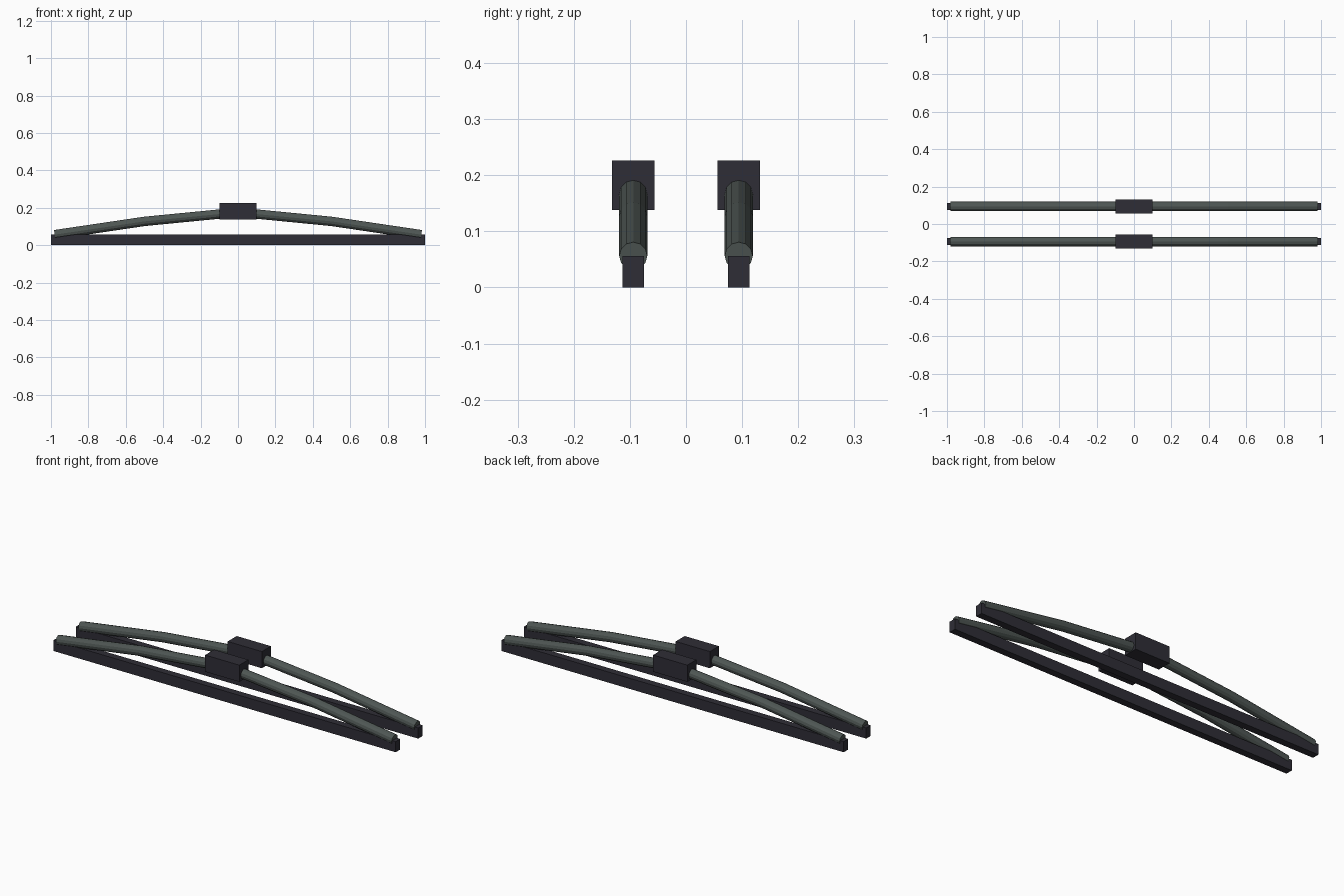
import bpy, bmesh, math
from mathutils import Vector

cube = bpy.data.objects.get("Cube")
if cube:
    bpy.data.objects.remove(cube, do_unlink=True)


def material(name, color):
    m = bpy.data.materials.new(name)
    m.use_nodes = True
    m.diffuse_color = (*color, 1)
    m.node_tree.nodes["Principled BSDF"].inputs["Base Color"].default_value = (*color, 1)
    return m


rubber = material("dark rubber", (0.028, 0.027, 0.037))
metal = material("grey green metal", (0.077, 0.094, 0.088))


def finish(bm, name, mat):
    bmesh.ops.recalc_face_normals(bm, faces=bm.faces)
    mesh = bpy.data.meshes.new(name)
    bm.to_mesh(mesh)
    bm.free()
    mesh.materials.append(mat)
    obj = bpy.data.objects.new(name, mesh)
    bpy.context.collection.objects.link(obj)
    return obj


def box(name, size, center, mat):
    bm = bmesh.new()
    bmesh.ops.create_cube(bm, size=1)
    bmesh.ops.scale(bm, vec=size, verts=bm.verts)
    bmesh.ops.translate(bm, vec=center, verts=bm.verts)
    return finish(bm, name, mat)


def tube(name, path, y, radius, sides, mat):
    # Sweep a ring along a path in the xz plane, mitred at the bends
    pts = [Vector((x, y, z)) for x, z in path]
    bm = bmesh.new()
    rings = []
    for i, p in enumerate(pts):
        before = (p - pts[i - 1]).normalized() if i else Vector()
        after = (pts[i + 1] - p).normalized() if i < len(pts) - 1 else Vector()
        t = (before + after).normalized()
        up = Vector((-t.z, 0, t.x))
        ring = []
        for k in range(sides):
            a = math.tau * k / sides
            ring.append(bm.verts.new(p + radius * (up * math.cos(a) + Vector((0, math.sin(a), 0)))))
        rings.append(ring)
    for a, b in zip(rings, rings[1:]):
        for k in range(sides):
            n = (k + 1) % sides
            bm.faces.new((a[k], a[n], b[n], b[k]))
    bm.faces.new(rings[0])
    bm.faces.new(rings[-1])
    return finish(bm, name, mat)


# Half of the bowed arm, mirrored to the other side
half = [(0.98, 0.056), (0.5, 0.127), (0.1, 0.166)]
bow = [(-x, z) for x, z in half] + half[::-1]

# Two identical wipers, one behind the other
for label, y in (("front", -0.094), ("back", 0.094)):
    box(label + "_wiper_blade", (2, 0.0375, 0.056), (0, y, 0.028), rubber)
    box(label + "_centre_block", (0.2, 0.075, 0.088), (0, y, 0.182), rubber)
    tube(label + "_bowed_arm", bow, y, 0.025, 12, metal)
